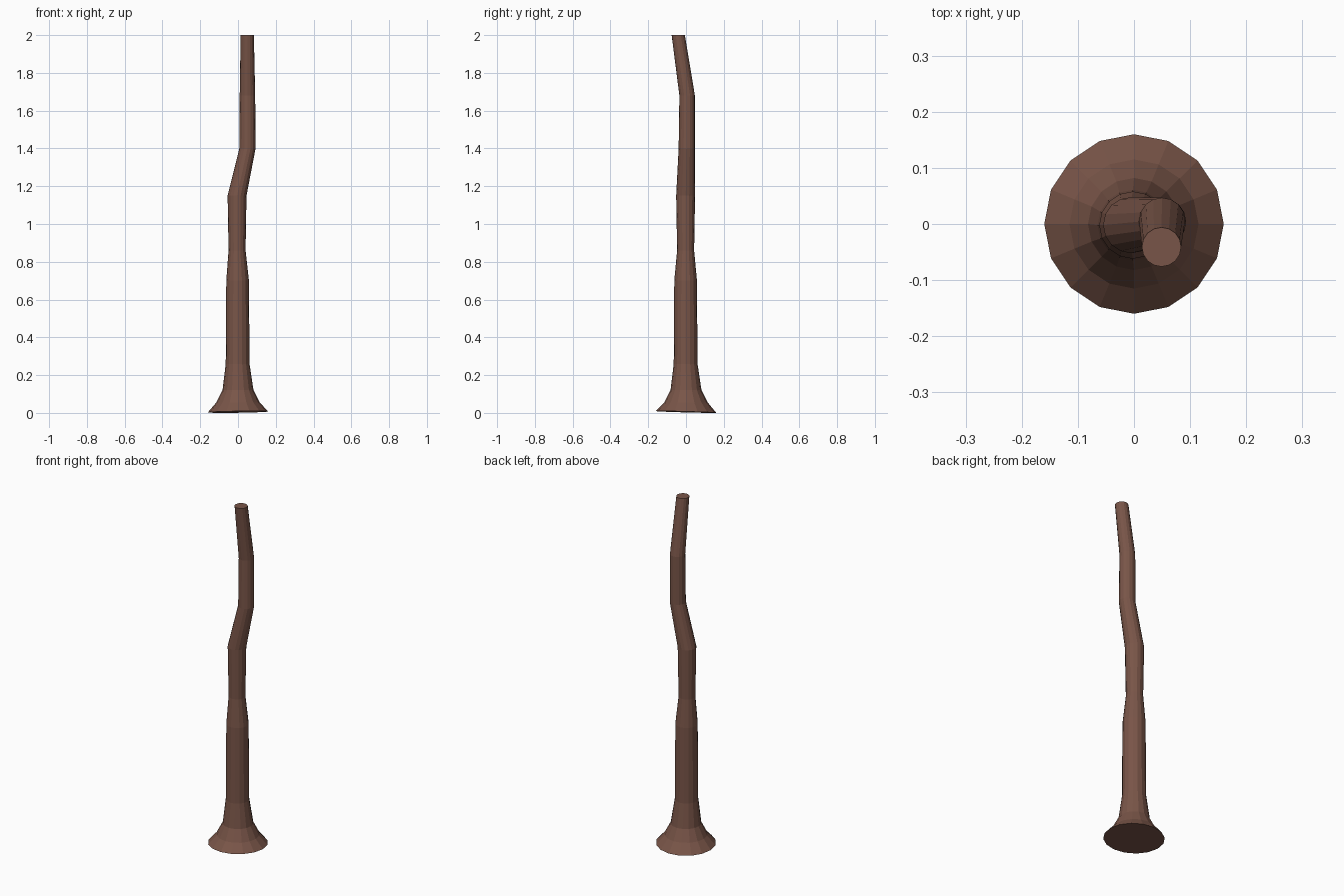
import bpy, bmesh, math

if "Cube" in bpy.data.objects:
    bpy.data.objects.remove(bpy.data.objects["Cube"])

SIDES = 16
# cross-sections along the trunk: z, centre x, centre y, radius
RINGS = [
    (0.005, 0.0, 0.0, 0.16),
    (0.055, 0.0, 0.0, 0.115),
    (0.12, 0.0, 0.0, 0.082),
    (0.26, -0.002, -0.002, 0.063),
    (0.70, -0.002, -0.002, 0.06),
    (0.86, -0.005, -0.002, 0.045),
    (1.15, -0.005, -0.002, 0.05),
    (1.40, 0.05, 0.004, 0.043),
    (1.68, 0.05, 0.006, 0.041),
    (2.00, 0.049, -0.041, 0.035),
]

bm = bmesh.new()
loops = []
for i, (z, cx, cy, r) in enumerate(RINGS):
    loop = []
    for k in range(SIDES):
        a = 2 * math.pi * k / SIDES
        # the foot is very slightly tilted
        dz = 0.005 * math.cos(a - math.radians(120)) if i == 0 else 0
        loop.append(bm.verts.new((cx + r * math.cos(a), cy + r * math.sin(a), z - dz)))
    loops.append(loop)

# bark surface between neighbouring rings
for lo, hi in zip(loops, loops[1:]):
    for k in range(SIDES):
        n = (k + 1) % SIDES
        bm.faces.new((lo[k], lo[n], hi[n], hi[k]))

# end caps
bm.faces.new(loops[0][::-1])
bm.faces.new(loops[-1])

mesh = bpy.data.meshes.new("tree_trunk")
bm.to_mesh(mesh)
bm.free()
trunk = bpy.data.objects.new("tree_trunk", mesh)
bpy.context.collection.objects.link(trunk)

# brown bark
bark = bpy.data.materials.new("bark")
bark.diffuse_color = (0.191, 0.091, 0.065, 1)
bark.use_nodes = True
bark.node_tree.nodes["Principled BSDF"].inputs["Base Color"].default_value = bark.diffuse_color
mesh.materials.append(bark)
